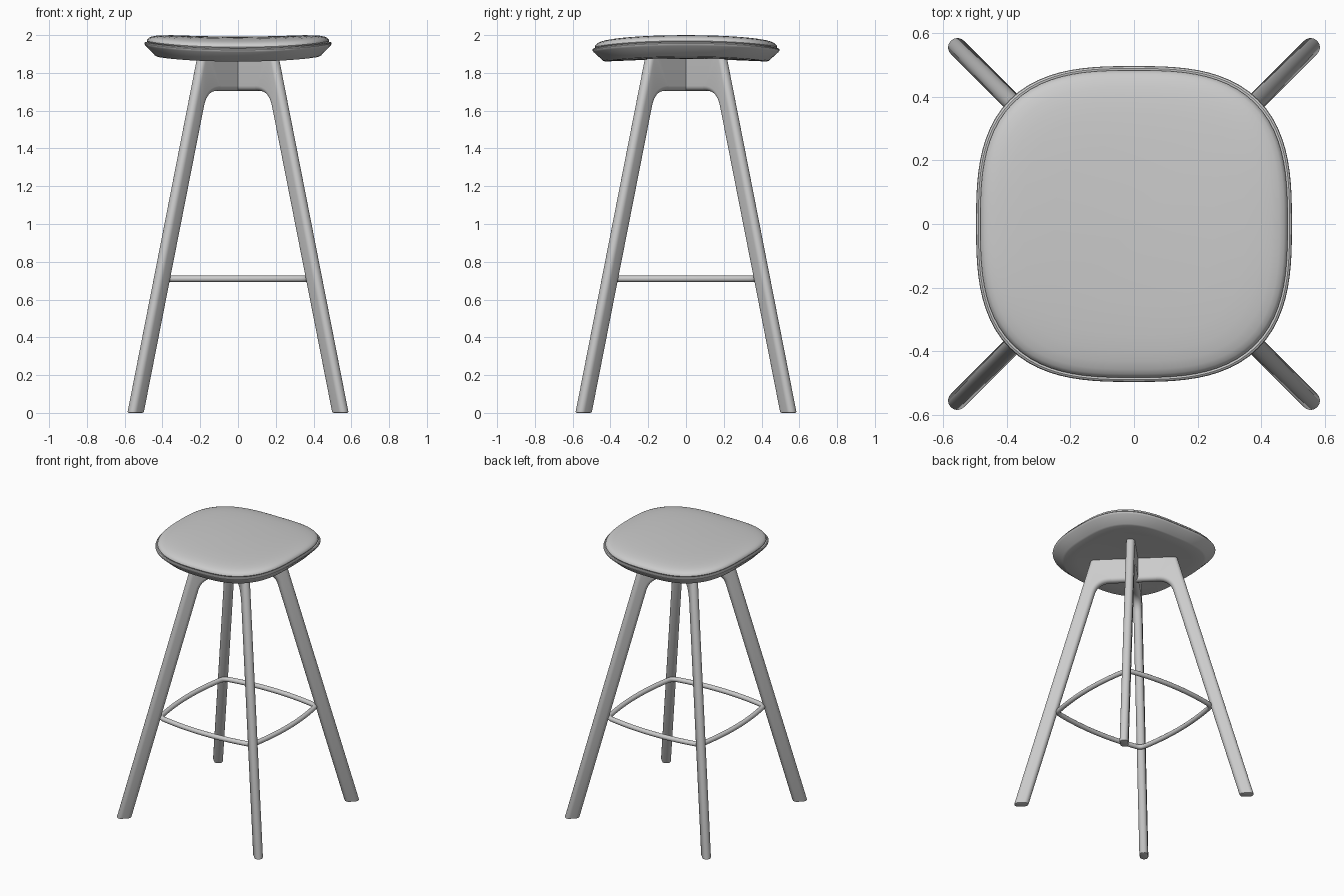
import bpy, bmesh, math
from mathutils import Matrix

if "Cube" in bpy.data.objects:
    bpy.data.objects.remove(bpy.data.objects["Cube"])


def finish(name, bm, angle=35):
    bmesh.ops.recalc_face_normals(bm, faces=bm.faces)
    me = bpy.data.meshes.new(name)
    bm.to_mesh(me)
    bm.free()
    ob = bpy.data.objects.new(name, me)
    bpy.context.collection.objects.link(ob)
    smooth(ob, angle)
    return ob


def smooth(ob, angle):
    bpy.ops.object.select_all(action='DESELECT')
    ob.select_set(True)
    bpy.context.view_layer.objects.active = ob
    bpy.ops.object.shade_smooth_by_angle(angle=math.radians(angle))


# Seat parts: stacked rounded-square rings, bent into a shallow saddle
def seat_part(name, rings, half=0.496, power=2.9, n=96):
    def bend(x, y, z):
        return (x, y, z + 0.07 * (x * x - y * y))
    bm = bmesh.new()
    loops = []
    for s, z in rings:
        loop = []
        for i in range(n):
            a = 2 * math.pi * i / n
            c, d = math.cos(a), math.sin(a)
            r = s * half / (abs(c) ** power + abs(d) ** power) ** (1 / power)
            loop.append(bm.verts.new(bend(r * c, r * d, z)))
        loops.append(loop)
    for lo, hi in zip(loops, loops[1:]):
        for i in range(n):
            j = (i + 1) % n
            bm.faces.new((lo[i], lo[j], hi[j], hi[i]))
    for loop, z in ((loops[0], rings[0][1]), (loops[-1], rings[-1][1])):
        mid = bm.verts.new((0, 0, z))
        for i in range(n):
            bm.faces.new((loop[i], loop[(i + 1) % n], mid))
    return finish(name, bm)


seat_part("seat_shell", [
    (0.2, 1.872), (0.5, 1.872), (0.7, 1.872), (0.86, 1.873), (0.885, 1.878),
    (0.985, 1.926), (0.997, 1.933), (1.0, 1.939), (0.996, 1.944),
    (0.985, 1.947), (0.965, 1.945), (0.94, 1.94), (0.5, 1.94), (0.2, 1.94)])
seat_part("seat_cushion", [
    (0.2, 1.938), (0.94, 1.938), (0.965, 1.945), (0.973, 1.953), (0.968, 1.962),
    (0.95, 1.971), (0.92, 1.978), (0.87, 1.984), (0.8, 1.988), (0.7, 1.991),
    (0.5, 1.992), (0.25, 1.992), (0.1, 1.992)])


# Frame parts: profile in (radius, height), extruded, long edges rounded
T = 0.058


def frame_part(name, pts, rounded, turn):
    bm = bmesh.new()
    n = len(pts)
    front = [bm.verts.new((r, -T / 2, z)) for r, z in pts]
    back = [bm.verts.new((r, T / 2, z)) for r, z in pts]
    bm.faces.new(front)
    bm.faces.new(back[::-1])
    for i in range(n):
        j = (i + 1) % n
        bm.faces.new((front[i], back[i], back[j], front[j]))
    edges = [bm.edges.get((s[i], s[(i + 1) % n]))
             for s in (front, back) for i in rounded]
    bmesh.ops.recalc_face_normals(bm, faces=bm.faces)
    bmesh.ops.bevel(bm, geom=edges, offset=0.027, offset_type='OFFSET',
                    segments=6, profile=0.5, affect='EDGES')
    foot = [e for e in bm.edges if all(v.co.z < 1e-4 for v in e.verts)]
    if foot:
        bmesh.ops.bevel(bm, geom=foot, offset=0.007, offset_type='OFFSET',
                        segments=2, profile=0.5, affect='EDGES')
    bm.transform(Matrix.Rotation(math.radians(turn), 4, 'Z'))
    return finish(name, bm)


# Leg profile with a curved shoulder and a mitred joint at the beam
a, c, b = (0.16, 1.705), (0.245, 1.705), (0.268, 1.622)
shoulder = []
for k in range(9):
    t = k / 8
    shoulder.append(tuple((1 - t) ** 2 * p + 2 * t * (1 - t) * q + t * t * w
                          for p, q, w in zip(a, c, b)))
leg = [(0.815, 0), (0.288, 1.9), (0.23, 1.9), (0.15, 1.705)] + shoulder + [(0.719, 0)]
leg_rounded = [0] + list(range(3, len(leg) - 1))
beam = [(-0.15, 1.705), (0.15, 1.705), (0.23, 1.9), (-0.23, 1.9)]

for name, turn in (("back_right_leg", 45), ("back_left_leg", 135),
                   ("front_left_leg", 225), ("front_right_leg", 315)):
    frame_part(name, leg, leg_rounded, turn)
for name, turn in (("cross_beam_a", 45), ("cross_beam_b", 135)):
    frame_part(name, beam, [0], turn)

# Footrest: bowed rounded-square ring of round bar
E, Y, BOW, C = 0.33, 0.38, 0.03, 0.373
side = [(E * t, Y + BOW * (1 - t * t)) for t in (k / 6 - 1 for k in range(13))]
for k in range(1, 8):
    t = k / 8
    u, v, w = (1 - t) ** 2, 2 * t * (1 - t), t * t
    side.append((u * E + v * C + w * Y, u * Y + v * C + w * E))
path = []
for q in range(4):
    for x, y in side:
        for _ in range(q):
            x, y = y, -x
        path.append((x, y, 0.71, 1))
cu = bpy.data.curves.new("footrest_ring", 'CURVE')
cu.dimensions = '3D'
cu.bevel_depth = 0.017
cu.bevel_resolution = 4
sp = cu.splines.new('POLY')
sp.points.add(len(path) - 1)
for p, co in zip(sp.points, path):
    p.co = co
sp.use_cyclic_u = True
ring = bpy.data.objects.new("footrest_ring", cu)
bpy.context.collection.objects.link(ring)
bpy.ops.object.select_all(action='DESELECT')
ring.select_set(True)
bpy.context.view_layer.objects.active = ring
bpy.ops.object.convert(target='MESH')
smooth(bpy.context.view_layer.objects.active, 60)
